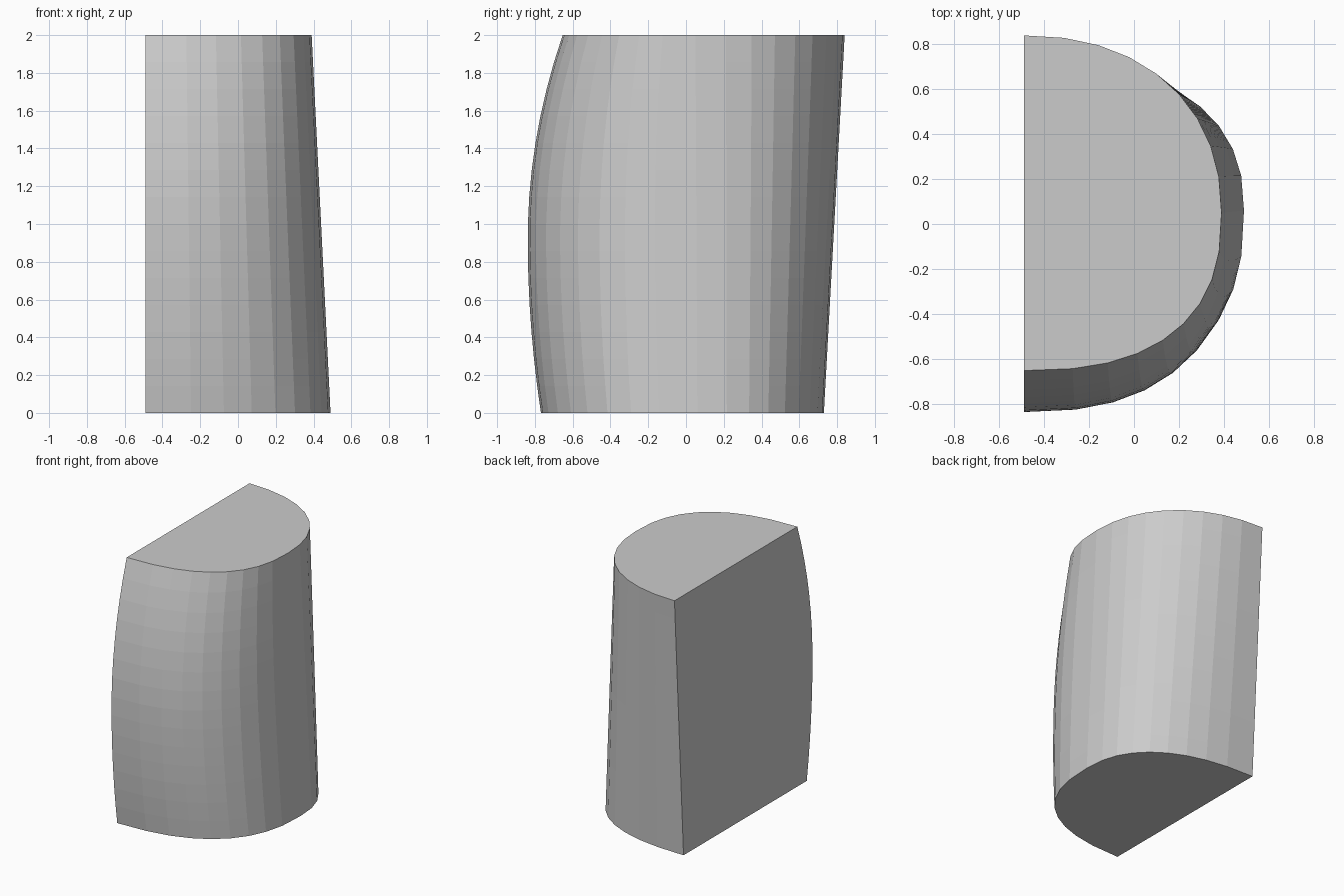
import bpy, bmesh, math

if "Cube" in bpy.data.objects:
    bpy.data.objects.remove(bpy.data.objects["Cube"])

RINGS, SEGS = 14, 9
FLAT_X = -0.49


def lerp(a, b, t):
    return a + (b - a) * t


def front_y(z):
    # Bulging front edge: quadratic sides around the widest height
    peak = 0.92
    drop = 0.07 * ((peak - z) / peak) ** 2 if z < peak else 0.185 * ((z - peak) / (2 - peak)) ** 2
    return -0.838 + drop


def quarter(width, depth, power):
    # Quarter superellipse from the flat side round to the nose
    pts = []
    for i in range(SEGS + 1):
        a = math.pi / 2 * i / SEGS
        pts.append((width * math.sin(a) ** (2 / power), depth * max(0, math.cos(a)) ** (2 / power)))
    return pts


def section(z):
    t = z / 2
    mid = lerp(0.06, 0.05, t)
    width = lerp(0.98, 0.88, t)
    back = quarter(width, lerp(0.73, 0.84, t) - mid, lerp(2.4, 2.2, t))
    front = quarter(width, mid - front_y(z), 2.5)
    pts = [(FLAT_X + u, mid + v) for u, v in back]
    pts += [(FLAT_X + u, mid - v) for u, v in reversed(front[:-1])]
    return [(x, y, z) for x, y in pts]


# Half-oval tapered block, lofted through stacked sections
bm = bmesh.new()
rings = [[bm.verts.new(p) for p in section(2 * i / RINGS)] for i in range(RINGS + 1)]
for low, high in zip(rings, rings[1:]):
    for j in range(len(low) - 1):
        bm.faces.new((low[j], low[j + 1], high[j + 1], high[j]))

# Flat end caps and flat side wall
bm.faces.new(rings[0])
bm.faces.new(rings[-1])
bm.faces.new([r[0] for r in rings] + [r[-1] for r in reversed(rings)])
bmesh.ops.recalc_face_normals(bm, faces=bm.faces[:])

mesh = bpy.data.meshes.new("curved_block")
bm.to_mesh(mesh)
bm.free()
bpy.context.collection.objects.link(bpy.data.objects.new("curved_block", mesh))
